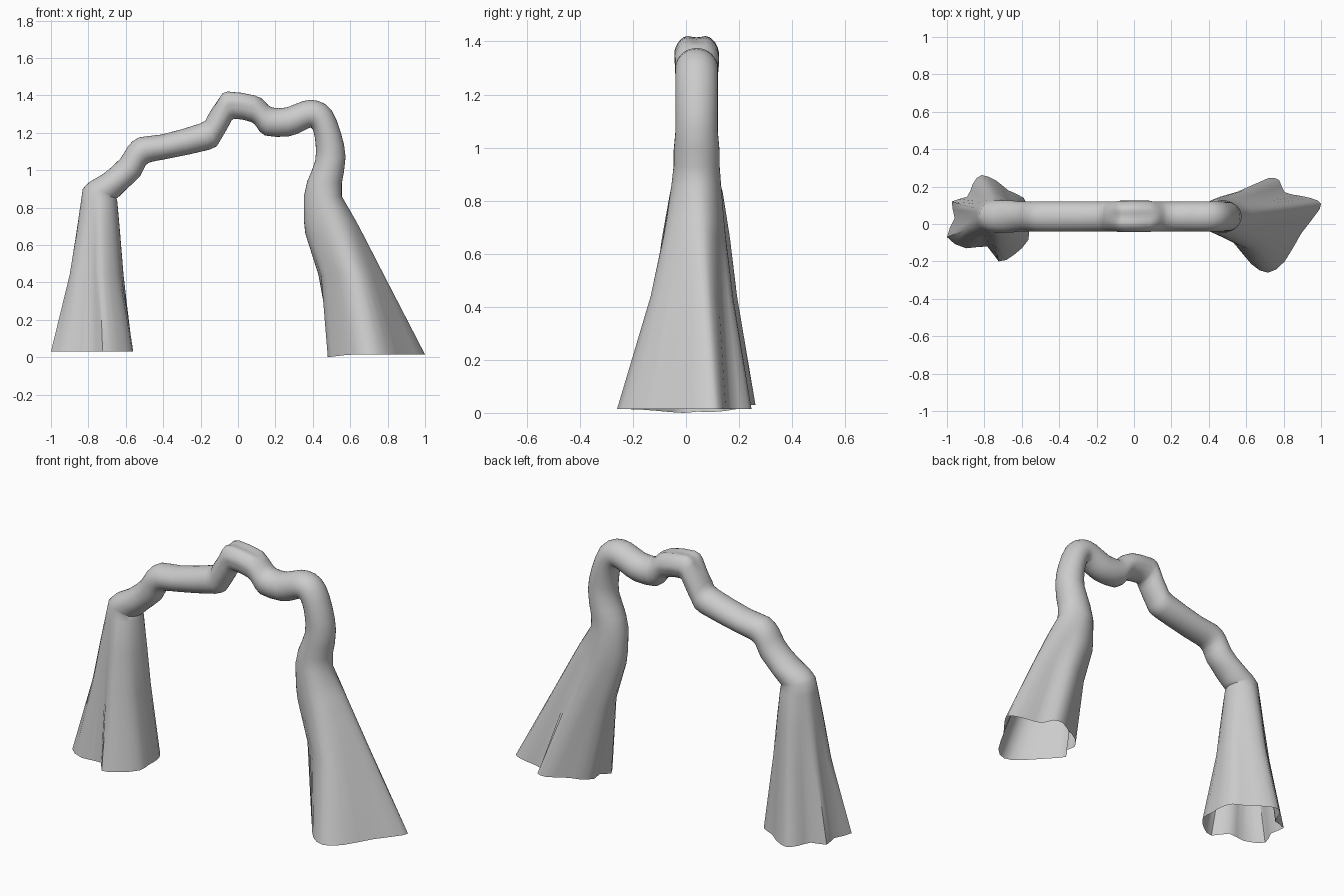
import bpy, bmesh, math

if "Cube" in bpy.data.objects:
    bpy.data.objects.remove(bpy.data.objects["Cube"])

N = 32          # points around the shell
YC, RY = 0.04, 0.08


def catmull(a, b, c, d, t):
    return [0.5 * (2 * q + (r - p) * t + (2 * p - 5 * q + 4 * r - s) * t * t
                   + (3 * q - p - 3 * r + s) * t ** 3)
            for p, q, r, s in zip(a, b, c, d)]


def smooth_loop(pts, n):
    """Closed Catmull-Rom curve resampled to n points."""
    m = len(pts)
    return [catmull(*(pts[(int(k * m / n) + j) % m] for j in (-1, 0, 1, 2)),
                    k * m / n % 1) for k in range(n)]


def tube_ring(xo, zo, xi, zi):
    """Round section spanned between an outer and an inner outline point."""
    ring = []
    for k in range(N):
        a = 2 * math.pi * k / N
        u, v = math.cos(a), math.sin(a)
        if -0.12 < xo < 0.12 and u > 0:      # shallow groove along the crown
            u = min(1.0, 1.12 * u) - 0.10 * u ** 12
            v *= 1.06
        if zo < 1.0:                         # widens towards the legs
            v *= 1.08
        t = (u + 1) / 2
        ring.append((xi + (xo - xi) * t, YC + RY * v, zi + (zo - zi) * t))
    return ring


def leg_ring(base, z, xo, xi, t):
    """Section blended from a circle (t=0) to the fluted foot outline (t=1)."""
    bx = [p[0] for p in base]
    lo, hi = min(bx), max(bx)
    sign = 1 if xo > xi else -1
    us, ys = [], []
    for k, (x, y) in enumerate(base):
        a = 2 * math.pi * k / N
        ub = sign * (2 * (x - lo) / (hi - lo) - 1)
        us.append((1 - t) * math.cos(a) + t * ub)
        ys.append((1 - t) * (YC + 0.088 * math.sin(a)) + t * y)
    u0, u1 = min(us), max(us)
    return [(xi + (xo - xi) * (u - u0) / (u1 - u0), y, z) for u, y in zip(us, ys)]


# Fluted foot outlines, starting at the outer side and going round by the back
left_foot = smooth_loop([
    (-.96, .03), (-.975, .12), (-.895, .145), (-.865, .215), (-.82, .262), (-.74, .23),
    (-.68, .18), (-.60, .14), (-.575, .07), (-.575, .0), (-.575, -.085), (-.65, -.165),
    (-.73, -.20), (-.79, -.12), (-.90, -.13), (-1.0, -.07)], N)
right_foot = smooth_loop([
    (1.0, .08), (.99, .125), (.90, .15), (.81, .17), (.78, .235), (.72, .245),
    (.64, .20), (.56, .16), (.51, .10), (.52, .04), (.48, -.01), (.54, -.10),
    (.63, -.215), (.72, -.26), (.81, -.20), (.90, -.05)], N)

# Outer and inner outline points of the crooked tube, left to right
tube = [
    (-.83, .90, -.65, .85), (-.79, .94, -.635, .86), (-.72, .98, -.595, .90),
    (-.63, 1.06, -.525, .965), (-.59, 1.125, -.495, 1.025), (-.53, 1.175, -.46, 1.045),
    (-.41, 1.19, -.38, 1.06), (-.20, 1.25, -.15, 1.11), (-.165, 1.285, -.10, 1.15),
    (-.10, 1.39, -.045, 1.245), (-.055, 1.423, -.02, 1.275), (.09, 1.402, .07, 1.258),
    (.14, 1.37, .10, 1.23), (.18, 1.335, .145, 1.185), (.26, 1.335, .27, 1.18),
    (.35, 1.37, .35, 1.21), (.43, 1.37, .39, 1.228), (.50, 1.32, .405, 1.20),
    (.55, 1.20, .415, 1.14), (.575, 1.07, .413, 1.05), (.555, .93, .37, .94)]
sections = []
for i in range(len(tube) - 1):
    a, b, c, d = (tube[min(max(i + j, 0), len(tube) - 1)] for j in (-1, 0, 1, 2))
    sections += [b, catmull(a, b, c, d, .5)]
sections.append(tube[-1])

# Left leg, tube and right leg as one open loft
rings = [leg_ring(left_foot, *s) for s in [
    (.03, -1.0, -.56, 1), (.44, -.90, -.612, .48), (.66, -.865, -.63, .28),
    (.83, -.84, -.645, .08)]]
rings += [tube_ring(*s) for s in sections]
rings += [leg_ring(right_foot, *s) for s in [
    (.86, .555, .352, .04), (.73, .63, .352, .14), (.66, .667, .36, .2),
    (.44, .78, .43, .42), (.014, 1.0, .48, 1)]]
# Uneven hem: dips at the inner corner of the right foot
rings[-1] = [(x, y, z * min(1, max(0, (x - .48) / .12))) for x, y, z in rings[-1]]

bm = bmesh.new()
vs = [[bm.verts.new(p) for p in r] for r in rings]
for a, b in zip(vs, vs[1:]):
    for k in range(N):
        j = (k + 1) % N
        bm.faces.new((a[k], a[j], b[j], b[k]))
bmesh.ops.recalc_face_normals(bm, faces=bm.faces)
mesh = bpy.data.meshes.new("arch_shell")
bm.to_mesh(mesh)
bm.free()
arch = bpy.data.objects.new("arch_shell", mesh)
bpy.context.collection.objects.link(arch)
bpy.context.view_layer.objects.active = arch
arch.select_set(True)
bpy.ops.object.shade_smooth_by_angle(angle=math.radians(50))
